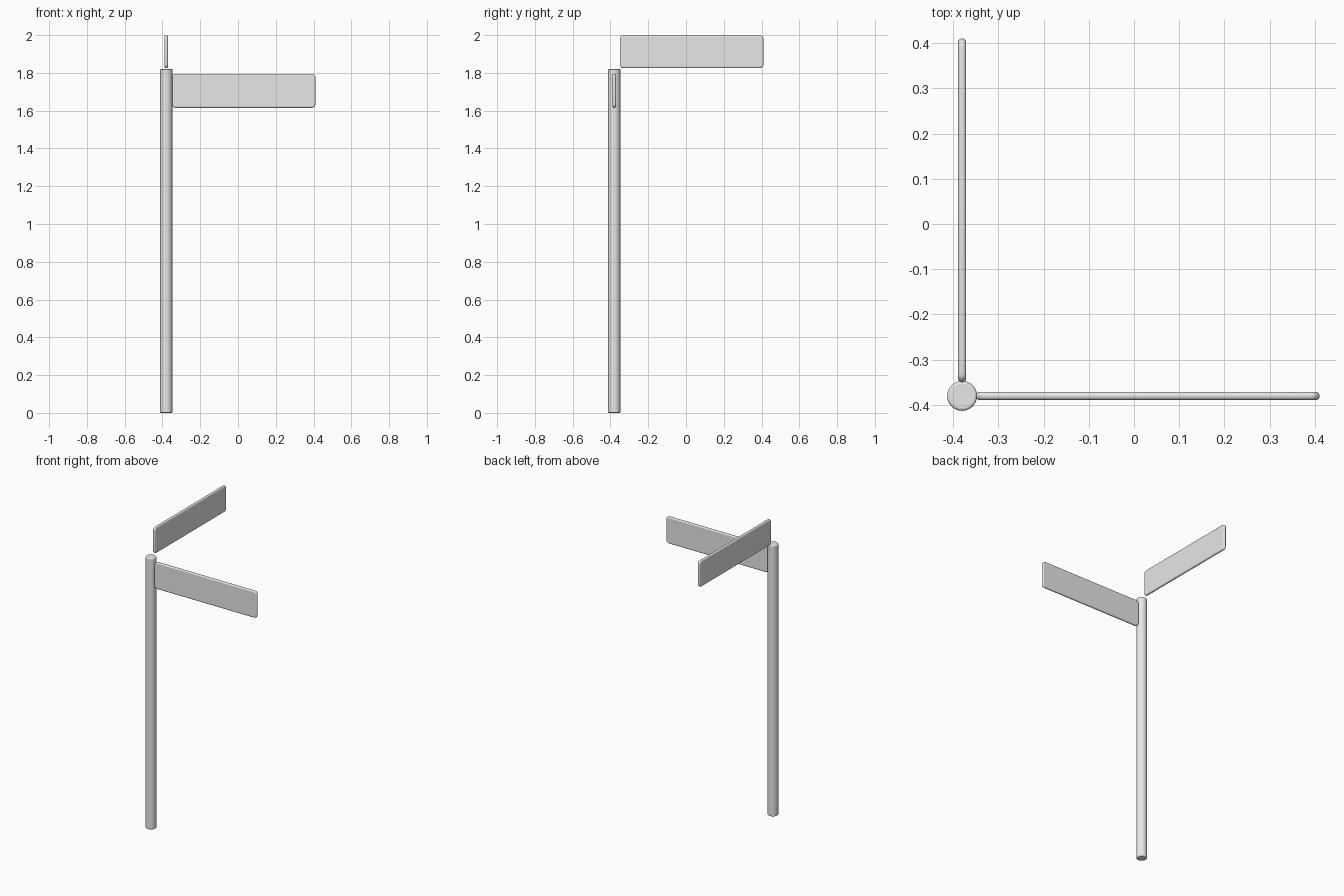
import bpy, bmesh, math
from mathutils import Matrix, Vector

cube = bpy.data.objects.get("Cube")
if cube:
    bpy.data.objects.remove(cube, do_unlink=True)

grey = bpy.data.materials.new("light_grey")
grey.use_nodes = True
colour = (0.8, 0.8, 0.8, 1)
grey.diffuse_color = colour
grey.node_tree.nodes["Principled BSDF"].inputs["Base Color"].default_value = colour

POST = -0.38


def finish(name, bm, rim_width):
    """Turn a bmesh into a smooth object with a rounded rim."""
    mesh = bpy.data.meshes.new(name)
    bmesh.ops.recalc_face_normals(bm, faces=bm.faces[:])
    bm.to_mesh(mesh)
    bm.free()
    obj = bpy.data.objects.new(name, mesh)
    bpy.context.collection.objects.link(obj)
    mesh.materials.append(grey)
    bevel = obj.modifiers.new("rounded_rim", "BEVEL")
    bevel.width = rim_width
    bevel.segments = 4
    bevel.limit_method = "ANGLE"
    bevel.angle_limit = math.radians(50)
    bpy.ops.object.select_all(action="DESELECT")
    obj.select_set(True)
    bpy.context.view_layer.objects.active = obj
    bpy.ops.object.shade_smooth_by_angle(angle=math.radians(35))
    return obj


def sign_blade(name, bottom, top, turn):
    """Thin plate with rounded corners, reaching outward from the post."""
    length, thickness = 0.76, 0.018
    bm = bmesh.new()
    bmesh.ops.create_cube(bm, size=1)
    bmesh.ops.scale(bm, vec=(length, thickness, top - bottom), verts=bm.verts)
    # Round the four corners of the outline
    across = [e for e in bm.edges
              if abs((e.verts[0].co - e.verts[1].co).y) > thickness / 2]
    bmesh.ops.bevel(bm, geom=across, offset=0.02, segments=6, profile=0.5,
                    affect="EDGES")
    # Offset from the post axis, then swing around it
    bmesh.ops.translate(bm, vec=(length / 2 + 0.03, 0, 0), verts=bm.verts)
    bmesh.ops.rotate(bm, cent=(0, 0, 0), verts=bm.verts,
                     matrix=Matrix.Rotation(turn, 3, "Z"))
    obj = finish(name, bm, 0.008)
    obj.location = Vector((POST, POST, (bottom + top) / 2))


# Round post
bm = bmesh.new()
bmesh.ops.create_cone(bm, cap_ends=True, segments=40, radius1=0.033,
                      radius2=0.033, depth=1.82)
post = finish("post", bm, 0.006)
post.location = (POST, POST, 0.91)

# Two street-sign blades at right angles
sign_blade("lower_sign_blade", 1.615, 1.795, 0)
sign_blade("upper_sign_blade", 1.825, 2.0, math.pi / 2)
